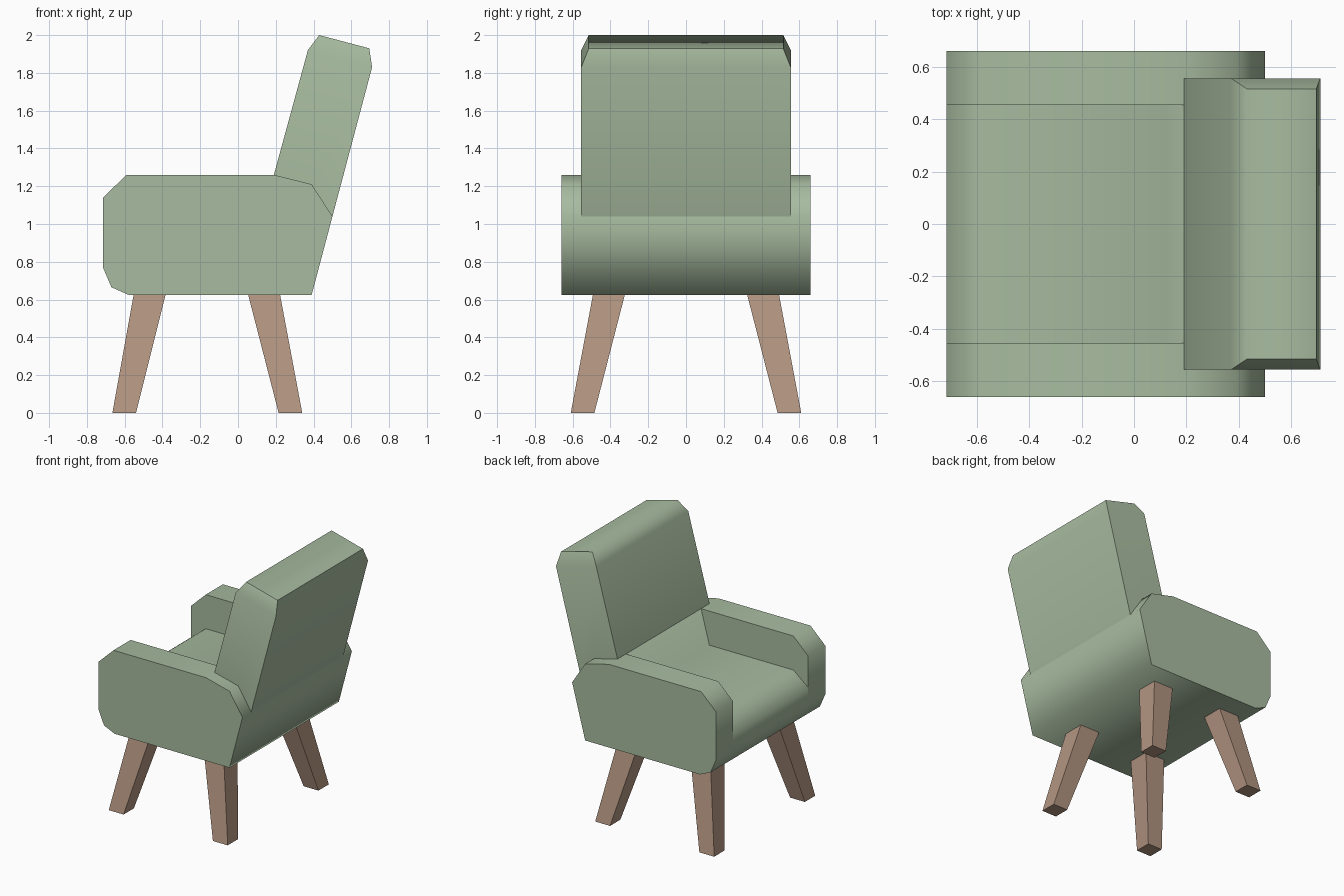
import bpy
import bmesh

cube = bpy.data.objects.get("Cube")
if cube:
    bpy.data.objects.remove(cube, do_unlink=True)


def make_material(name, color):
    mat = bpy.data.materials.new(name)
    mat.use_nodes = True
    mat.diffuse_color = (*color, 1)
    mat.node_tree.nodes["Principled BSDF"].inputs["Base Color"].default_value = (*color, 1)
    return mat


fabric = make_material("sage fabric", (0.39, 0.50, 0.35))
wood = make_material("brown wood", (0.45, 0.30, 0.22))


def finish(bm, name, mat):
    bmesh.ops.recalc_face_normals(bm, faces=bm.faces)
    mesh = bpy.data.meshes.new(name)
    bm.to_mesh(mesh)
    bm.free()
    mesh.materials.append(mat)
    obj = bpy.data.objects.new(name, mesh)
    bpy.context.collection.objects.link(obj)
    return obj


def sweep(name, profile, low, high, insets=None, split=None, sharp=()):
    """Extrude an x-z profile along y: smooth skin, crisp rim around the ends.
    insets narrows chosen points; split folds each end between two points."""
    insets = insets or {}
    bm = bmesh.new()
    rings = []
    for y, inward in ((low, 1), (high, -1)):
        rings.append([bm.verts.new((x, y + inward * insets.get(i, 0), z))
                      for i, (x, z) in enumerate(profile)])
    a, b = rings
    n = len(profile)
    for i in range(n):
        j = (i + 1) % n
        bm.faces.new((a[i], a[j], b[j], b[i])).smooth = True
    for ring in rings:
        bm.faces.new(ring).smooth = True
        for i in range(n):
            bm.edges.get((ring[i], ring[(i + 1) % n])).smooth = False
    for i in sharp:
        bm.edges.get((a[i], b[i])).smooth = False
    if split:
        for ring in rings:
            bmesh.ops.connect_verts(bm, verts=[ring[k] for k in split])
    return finish(bm, name, fabric)


# Shared lower outline, from the rear top round the underside to the front
underside = [(0.19, 1.26), (0.39, 1.21), (0.50, 1.04), (0.39, 0.625),
             (-0.58, 0.625), (-0.67, 0.665), (-0.715, 0.77)]

# Armrests
arm = underside + [(-0.715, 1.14), (-0.59, 1.26)]
sweep("right_armrest", arm, -0.66, -0.453)
sweep("left_armrest", arm, 0.453, 0.66)

# Seat, curving up into the backrest
seat = underside + [(-0.715, 0.90), (-0.59, 1.0), (0.12, 1.0)]
sweep("seat", seat, -0.453, 0.453)

# Leaning backrest with clipped top corners
back = [(0.19, 1.26), (0.37, 1.92), (0.43, 2.0), (0.695, 1.93),
        (0.71, 1.83), (0.50, 1.04), (0.39, 1.21)]
sweep("backrest", back, -0.555, 0.555, insets={2: 0.04, 3: 0.04},
      split=(1, 4), sharp=(0, 3, 5))


# Splayed, tapering square legs
def leg(name, bottom, top, side):
    bm = bmesh.new()
    bmesh.ops.create_cube(bm, size=1)
    for v in bm.verts:
        x_range, y_range, z = (top, (0.32, 0.49), 0.64) if v.co.z > 0 else (bottom, (0.485, 0.61), 0)
        v.co = (x_range[v.co.x > 0], side * y_range[v.co.y > 0], z)
    finish(bm, name, wood)


for side, label in ((-1, "right"), (1, "left")):
    leg("front_leg_" + label, (-0.665, -0.54), (-0.55, -0.38), side)
    leg("rear_leg_" + label, (0.215, 0.34), (0.05, 0.22), side)
